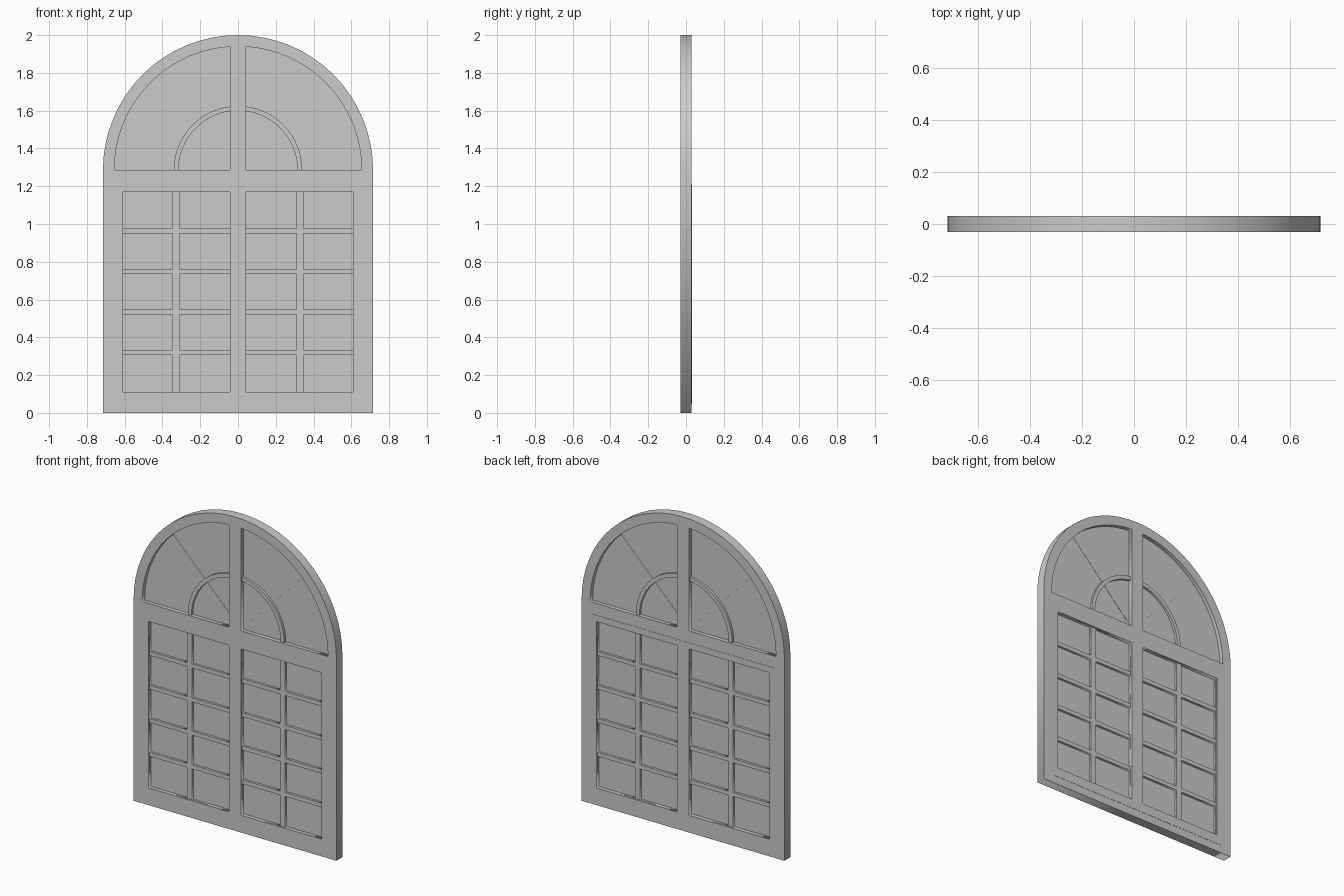
import bpy
from math import sin, cos, pi, radians

cube = bpy.data.objects.get("Cube")
if cube:
    bpy.data.objects.remove(cube, do_unlink=True)

grey = bpy.data.materials.new("plain_grey")
grey.use_nodes = True
colour = (0.6, 0.6, 0.6, 1)
grey.diffuse_color = colour
grey.node_tree.nodes["Principled BSDF"].inputs["Base Color"].default_value = colour

HALF_W, SPRING, ARCH_IN = 0.715, 1.285, 0.655
POST = 0.042
PANE_X, PANE_LOW, PANE_TOP = 0.61, 0.11, 1.17


def arc(r, a0, a1, n=32):
    return [(r * cos(a0 + (a1 - a0) * i / n), SPRING + r * sin(a0 + (a1 - a0) * i / n))
            for i in range(n + 1)]


def rect(x0, x1, z0, z1):
    return [(x0, z0), (x1, z0), (x1, z1), (x0, z1)]


def flip(loop):
    return [(-x, z) for x, z in loop]


def both(loops):
    return loops + [flip(l) for l in loops]


def panel(name, loops, half_depth, y=0.0):
    """Filled outlines with holes, extruded along y and turned upright."""
    curve = bpy.data.curves.new(name, 'CURVE')
    curve.dimensions = '2D'
    curve.fill_mode = 'BOTH'
    curve.extrude = half_depth
    for loop in loops:
        s = curve.splines.new('POLY')
        s.points.add(len(loop) - 1)
        for p, (x, z) in zip(s.points, loop):
            p.co = (x, z, 0, 1)
        s.use_cyclic_u = True
    obj = bpy.data.objects.new(name, curve)
    bpy.context.collection.objects.link(obj)
    obj.rotation_euler.x = pi / 2
    obj.location.y = y
    curve.materials.append(grey)
    bpy.ops.object.select_all(action='DESELECT')
    obj.select_set(True)
    bpy.context.view_layer.objects.active = obj
    bpy.ops.object.convert(target='MESH')
    return obj


def quarter(r):
    """Quarter round opening beside the centre post."""
    end = pi / 2 - math_asin(POST / r)
    return [(POST, SPRING)] + arc(r, 0, end, 18)


def math_asin(v):
    from math import asin
    return asin(v)


# Arched frame with two door openings and two fan openings
door_hole = rect(POST, PANE_X, PANE_LOW, PANE_TOP)
outline = [(-HALF_W, 0), (HALF_W, 0)] + arc(HALF_W, 0, pi)
panel("arched_frame", [outline] + both([door_hole, quarter(ARCH_IN)]), 0.03)

# Door leaves standing very slightly proud at the back
leaf = rect(-0.645, 0.645, 0.05, 1.21)
panel("door_leaves", [leaf] + both([door_hole]), 0.001, 0.0305)

# Glazing sheets
panel("door_glass", both([door_hole]), 0.005)
panel("fan_glass", both([quarter(ARCH_IN)]), 0.005)

# Glazing bars: one grid per door, cut from a single sheet
columns = [(POST, 0.31), (0.345, PANE_X)]
bars = [0.32, 0.535, 0.747, 0.963]
edges = [PANE_LOW] + [b + d for b in bars for d in (-0.013, 0.013)] + [PANE_TOP]
panes = [rect(x0 + 0.001, x1 - 0.001, z0, z1) for x0, x1 in columns
         for z0, z1 in zip(edges[::2], edges[1::2])]
grid = rect(POST - 0.005, PANE_X + 0.005, PANE_LOW - 0.005, PANE_TOP + 0.005)
panel("door_glazing_bars", both([grid] + panes), 0.02)

# Half round bar in the fan light
ring = arc(0.34, 0, pi) + arc(0.315, pi, 0)
panel("fan_ring", [ring], 0.02)

# Faint diagonal spokes of the fan light
a, w = radians(45), 0.015
ux, uz = cos(a), sin(a)
spoke = [(r * ux - s * uz, SPRING + r * uz + s * ux)
         for r, s in ((0.06, -w), (0.66, -w), (0.66, w), (0.06, w))]
panel("fan_spokes", both([spoke]), 0.0065)
